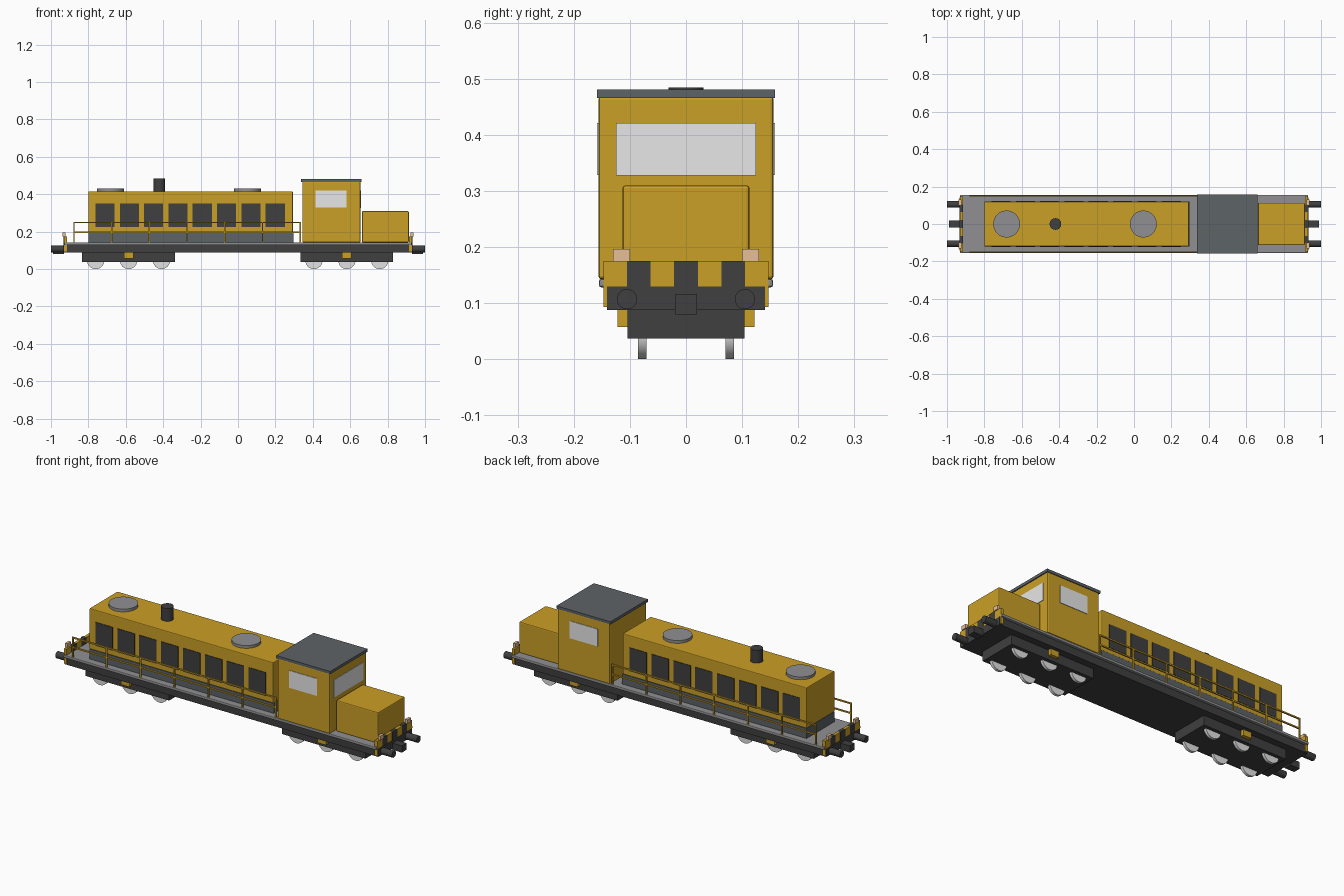
import bpy, bmesh, math
from mathutils import Matrix

default = bpy.data.objects.get("Cube")
if default:
    bpy.data.objects.remove(default, do_unlink=True)


def material(name, rgb):
    m = bpy.data.materials.new(name)
    m.use_nodes = True
    m.diffuse_color = (*rgb, 1)
    m.node_tree.nodes["Principled BSDF"].inputs["Base Color"].default_value = (*rgb, 1)
    return m


YELLOW = material("body yellow", (0.6, 0.35, 0.02))
DARK = material("chassis black", (0.05, 0.05, 0.05))
SLATE = material("roof slate", (0.11, 0.125, 0.135))
GREY = material("deck grey", (0.28, 0.28, 0.29))
GLASS = material("pale glass", (0.8, 0.8, 0.8))
STEEL = material("wheel steel", (0.75, 0.75, 0.75))
LAMP = material("lamp tan", (0.8, 0.52, 0.31))


def finish(name, bm, mat):
    mesh = bpy.data.meshes.new(name)
    bm.to_mesh(mesh)
    bm.free()
    mesh.materials.append(mat)
    obj = bpy.data.objects.new(name, mesh)
    bpy.context.collection.objects.link(obj)
    return obj


def box(name, mat, x, y, z, bevel=0.0):
    """Box from (low, high) ranges on each axis."""
    bm = bmesh.new()
    bmesh.ops.create_cube(bm, size=1)
    ranges = (x, y, z)
    for v in bm.verts:
        v.co = [r[0] if c < 0 else r[1] for c, r in zip(v.co, ranges)]
    obj = finish(name, bm, mat)
    if bevel:
        mod = obj.modifiers.new("soft edges", "BEVEL")
        mod.width = bevel
        mod.segments = 2
    return obj


def cylinder(name, mat, centre, radius, length, axis="Z", sides=32):
    bm = bmesh.new()
    bmesh.ops.create_cone(bm, cap_ends=True, segments=sides,
                          radius1=radius, radius2=radius, depth=length)
    turn = {"X": Matrix.Rotation(math.pi / 2, 4, "Y"),
            "Y": Matrix.Rotation(math.pi / 2, 4, "X"),
            "Z": Matrix.Identity(4)}[axis]
    bm.transform(Matrix.Translation(centre) @ turn)
    for f in bm.faces:
        f.smooth = len(f.verts) == 4
    for e in bm.edges:
        e.smooth = all(f.smooth for f in e.link_faces)
    return finish(name, bm, mat)


def around(centre, half):
    return (centre - half, centre + half)


def span(a, b):
    return (min(a, b), max(a, b))


# Chassis and walkway
box("frame", DARK, (-0.933, 0.933), (-0.141, 0.141), (0.088, 0.13))
box("deck", GREY, (-0.93, 0.93), (-0.155, 0.155), (0.128, 0.143), 0.004)

# Long hood with skirt, roof fans and exhaust
box("hood_skirt", SLATE, (-0.8, 0.296), (-0.119, 0.119), (0.143, 0.197))
box("long_hood", YELLOW, (-0.8, 0.293), (-0.119, 0.119), (0.197, 0.415), 0.004)
for x in (-0.681, 0.05):
    cylinder("roof_fan", GREY, (x, 0, 0.422), 0.072, 0.016)
cylinder("exhaust", DARK, (-0.42, 0, 0.448), 0.031, 0.072)

# Cab and short hood
box("cab", YELLOW, (0.344, 0.655), (-0.156, 0.156), (0.143, 0.468), 0.005)
box("cab_roof", SLATE, (0.338, 0.659), (-0.159, 0.159), (0.466, 0.481))
box("end_window", GLASS, (0.652, 0.658), (-0.125, 0.125), (0.327, 0.421))
box("short_hood", YELLOW, (0.663, 0.913), (-0.113, 0.113), (0.143, 0.31), 0.005)

for side in (-1, 1):
    # Side grilles and cab window
    for i in range(8):
        box("side_grille", DARK, around(-0.711 + 0.13 * i, 0.051),
            span(side * 0.116, side * 0.122), (0.225, 0.351))
    box("side_window", GLASS, around(0.497, 0.083),
        span(side * 0.152, side * 0.159), (0.328, 0.421))

    # Handrail with posts
    rail_y = around(side * 0.15, 0.0035)
    for z in (0.197, 0.249):
        box("handrail", YELLOW, (-0.88, 0.335), rail_y, around(z, 0.0035))
    for i in range(7):
        box("rail_post", YELLOW, around(-0.877 + 0.2015 * i, 0.0035),
            rail_y, (0.143, 0.252))

# Bogies with three axles each
for bogie_x in (-0.585, 0.582):
    box("bogie_frame", DARK, around(bogie_x, 0.248), (-0.104, 0.104), (0.037, 0.09))
    box("axle_box", YELLOW, around(bogie_x, 0.025), (-0.122, 0.122), (0.057, 0.088))
    for offset in (-0.176, 0, 0.176):
        for y in (-0.078, 0.078):
            cylinder("wheel", STEEL, (bogie_x + offset, y, 0.046), 0.046, 0.015, "Y")

# Striped end plates, lamps, buffers and couplers
for end in (-1, 1):
    box("end_plate", YELLOW, span(end * 0.915, end * 0.931),
        (-0.147, 0.147), (0.093, 0.175))
    for y in (-0.084, 0, 0.084):
        box("end_stripe", DARK, span(end * 0.914, end * 0.932),
            around(y, 0.021), (0.13, 0.1755))
    for y in (-0.115, 0.115):
        box("lamp", LAMP, span(end * 0.922, end * 0.937), around(y, 0.015), (0.174, 0.196))
    for y in (-0.105, 0.105):
        cylinder("buffer", DARK, (end * 0.964, y, 0.107), 0.018, 0.072, "X", 24)
    box("coupler", DARK, span(end * 0.93, end * 0.988), around(0, 0.02), (0.08, 0.116))
